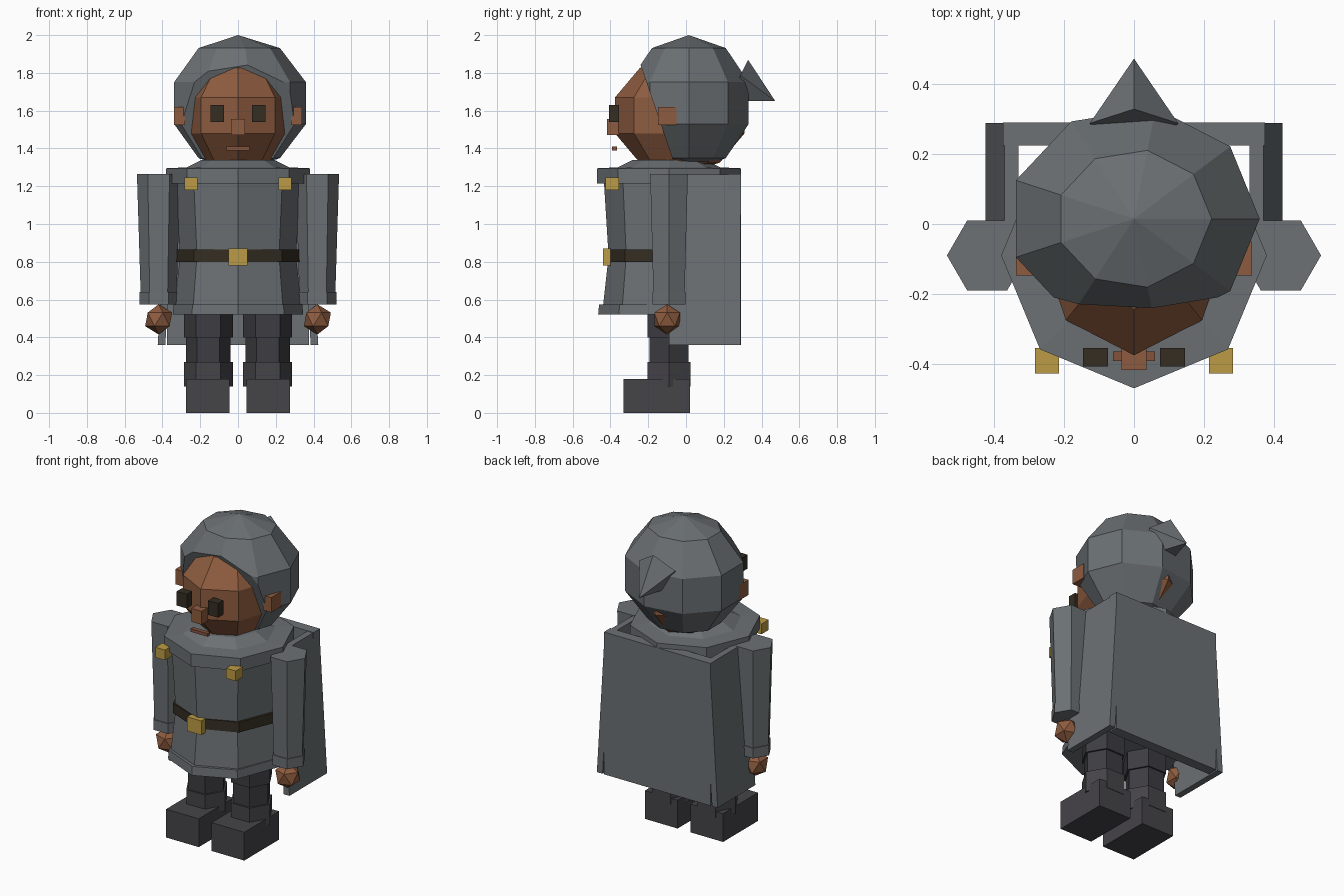
import bpy, bmesh
from math import sin, cos, pi, radians
from mathutils import Vector

default = bpy.data.objects.get("Cube")
if default:
    bpy.data.objects.remove(default)


def material(name, rgb):
    m = bpy.data.materials.new(name)
    m.use_nodes = True
    m.diffuse_color = (*rgb, 1)
    m.node_tree.nodes["Principled BSDF"].inputs["Base Color"].default_value = (*rgb, 1)
    return m


CLOTH = material("grey cloth", (.15, .165, .175))
HAIR = material("grey hair", (.145, .16, .17))
SKIN = material("brown skin", (.27, .107, .05))
LIPS = material("lips", (.23, .085, .045))
DARK = material("dark brown leather", (.035, .026, .016))
GOLD = material("gold", (.5, .33, .058))
TROUSER = material("dark trousers", (.046, .046, .054))
BOOT = material("boot leather", (.06, .057, .064))


def finish(name, bm, mat):
    bmesh.ops.recalc_face_normals(bm, faces=bm.faces)
    mesh = bpy.data.meshes.new(name)
    bm.to_mesh(mesh)
    bm.free()
    mesh.materials.append(mat)
    ob = bpy.data.objects.new(name, mesh)
    bpy.context.collection.objects.link(ob)
    return ob


def lathe(profile, sides, centre, scale=(1, 1), start=0.0):
    """Stack of polygon rings (radius, z), capped at both ends."""
    bm = bmesh.new()
    rings = []
    for r, z in profile:
        angles = [start + 2 * pi * i / sides for i in range(sides)]
        rings.append([bm.verts.new((centre[0] + r * scale[0] * cos(a),
                                    centre[1] + r * scale[1] * sin(a), z)) for a in angles])
    for low, high in zip(rings, rings[1:]):
        for i in range(sides):
            j = (i + 1) % sides
            bm.faces.new((low[i], low[j], high[j], high[i]))
    bm.faces.new(rings[0])
    bm.faces.new(rings[-1])
    bmesh.ops.remove_doubles(bm, verts=bm.verts, dist=1e-5)
    return bm


def ball(centre, radii, sides, start=0.0):
    """Coarse sphere with five bands."""
    bands = 5
    prof = [(sin(pi * k / bands), centre[2] - radii[2] * cos(pi * k / bands))
            for k in range(bands + 1)]
    return lathe(prof, sides, centre, radii[:2], start)


def box(name, x, y, z, mat, lean=0.0):
    """Box from ranges; lean shifts the top along x."""
    bm = bmesh.new()
    bmesh.ops.create_cube(bm, size=1)
    for v in bm.verts:
        top = v.co.z > 0
        v.co = Vector((x[v.co.x > 0] + (lean if top else 0), y[v.co.y > 0], z[top]))
    return finish(name, bm, mat)


BODY = (0, -.09)

# Tunic with hem, belt and shoulder yoke
finish("tunic", lathe([(.35, .56), (.32, .83), (.345, 1.23)], 8, BODY, (.96, 1)), CLOTH)
finish("tunic_hem", lathe([(.375, .52), (.37, .575)], 8, BODY, (.92, 1)), CLOTH)
finish("belt", lathe([(.328, .8), (.328, .865)], 8, BODY), DARK)
finish("shoulder_yoke", lathe([(.38, 1.215), (.38, 1.295), (.27, 1.3), (.19, 1.34)], 8, BODY), CLOTH)
box("belt_buckle", (-.05, .05), (-.44, -.4), (.78, .87), GOLD)

# Cape back panel
box("cape_back", (-.375, .375), (.225, .29), (.36, 1.265), CLOTH)

# Paired parts
for side, s in (("left", 1), ("right", -1)):
    def span(a, b):
        return sorted((s * a, s * b))

    arm = (s * .42, -.09)
    finish(side + "_sleeve", lathe([(.095, .62), (.115, 1.265)], 6, arm), CLOTH)
    finish(side + "_cuff", lathe([(.102, .575), (.102, .64)], 6, arm), CLOTH)
    hand = bmesh.new()
    bmesh.ops.create_icosphere(hand, subdivisions=1, radius=.08)
    bmesh.ops.translate(hand, verts=hand.verts, vec=(s * .42, -.1, .495))
    finish(side + "_hand", hand, SKIN)

    leg = (s * .157, -.09)
    finish(side + "_leg", lathe([(.118, .2), (.118, .4)], 6, leg), TROUSER)
    finish(side + "_thigh", lathe([(.13, .4), (.13, .6)], 6, leg), TROUSER)
    finish(side + "_boot_shaft", lathe([(.13, .14), (.13, .27)], 6, leg), BOOT)
    box(side + "_boot", span(.045, .275), (-.33, .02), (0, .18), BOOT)

    box(side + "_cape_panel", span(.385, .425), (-.09, .289), (.36, 1.262), CLOTH, -s * .055)
    box(side + "_button", span(.215, .283), (-.427, -.355), (1.18, 1.245), GOLD)
    box(side + "_eye", span(.075, .146), (-.408, -.355), (1.54, 1.63), DARK)
    box(side + "_ear", span(.28, .338), (-.148, -.05), (1.525, 1.62), SKIN)

# Head and face
finish("head", ball((0, -.033, 1.575), (.29, .36, .31), 8), SKIN)
box("nose", (-.036, .036), (-.418, -.34), (1.47, 1.555), SKIN)
box("mouth", (-.06, .06), (-.392, -.365), (1.39, 1.41), LIPS)

# Hair, cut away around the face by a tilted plane
hair = ball((0, .015, 1.64), (.378, .338, .36), 9)
bmesh.ops.bisect_plane(hair, geom=hair.verts[:] + hair.edges[:] + hair.faces[:],
                       plane_co=(0, -.24, 1.84), plane_no=(0, -.44, -.15), clear_outer=True)
bmesh.ops.holes_fill(hair, edges=[e for e in hair.edges if e.is_boundary], sides=0)
finish("hair", hair, HAIR)

# Pointed hair tuft at the back
base, tip = Vector((0, .27, 1.75)), Vector((0, .473, 1.65))
axis = (tip - base).normalized()
across = Vector((1, 0, 0))
up = across.cross(axis)
tuft = bmesh.new()
ring = [tuft.verts.new(base + .133 * (up * cos(a) + across * sin(a)))
        for a in (radians(72 * i) for i in range(5))]
point = tuft.verts.new(tip)
for i in range(5):
    tuft.faces.new((ring[i], ring[(i + 1) % 5], point))
tuft.faces.new(ring)
finish("hair_tuft", tuft, HAIR)
